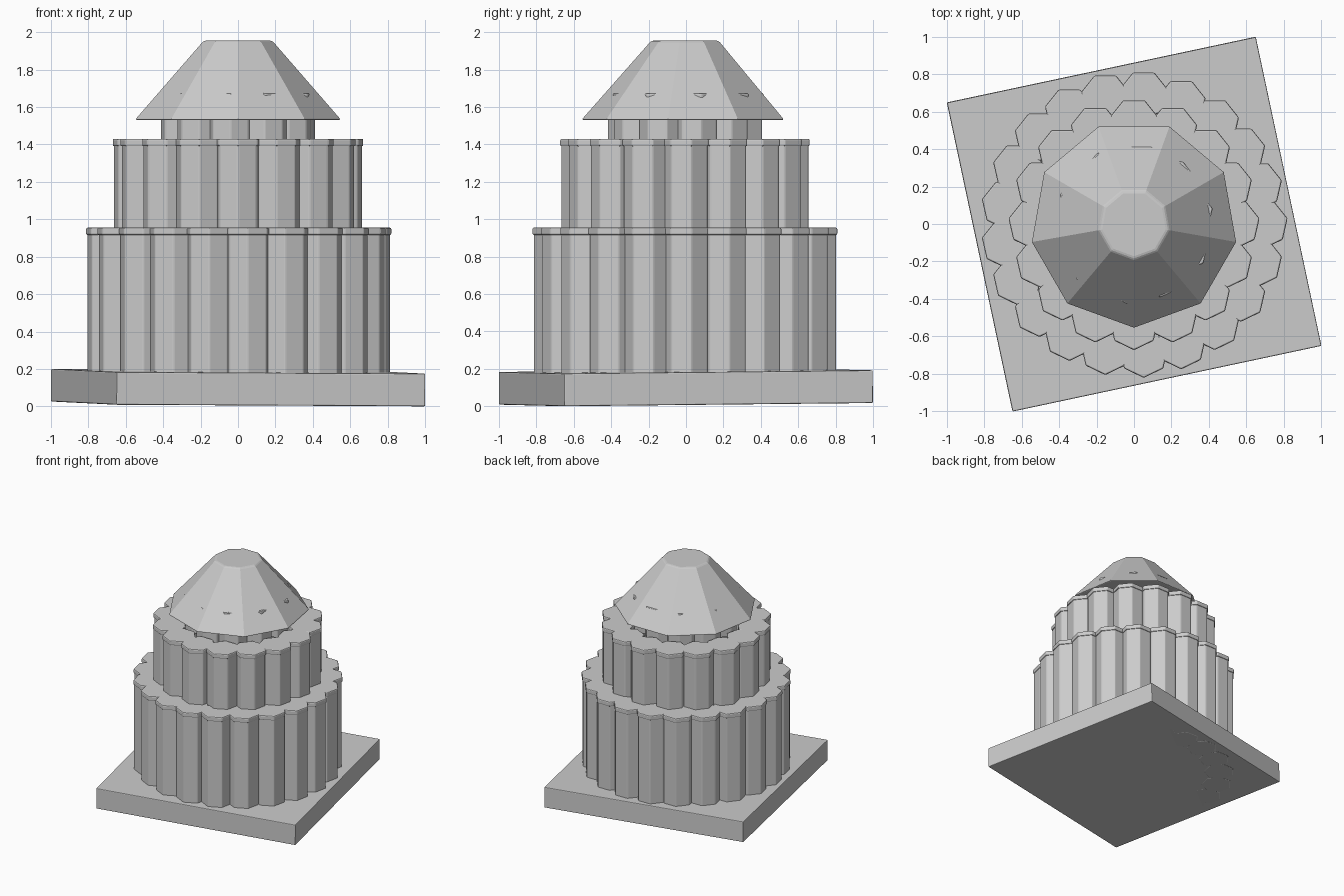
import bpy, math
from mathutils import Matrix

cube = bpy.data.objects.get("Cube")
if cube:
    bpy.data.objects.remove(cube, do_unlink=True)

stone = bpy.data.materials.new("grey_stone")
stone.use_nodes = True
colour = (0.6, 0.6, 0.6, 1)
stone.diffuse_color = colour
stone.node_tree.nodes["Principled BSDF"].inputs["Base Color"].default_value = colour


def add_part(name, verts, faces, bevel):
    mesh = bpy.data.meshes.new(name)
    mesh.from_pydata(verts, [], faces)
    mesh.materials.append(stone)
    obj = bpy.data.objects.new(name, mesh)
    bpy.context.collection.objects.link(obj)
    mod = obj.modifiers.new("soft_edges", "BEVEL")
    mod.width = bevel
    mod.segments = 2
    mod.limit_method = "ANGLE"
    return obj


def prism(sides, r_low, r_high, z_low, z_high, cx=0, cy=0, start=-90, first=0):
    """Vertices and faces of a closed prism or cone frustum."""
    verts = []
    for r, z in ((r_low, z_low), (r_high, z_high)):
        for i in range(sides):
            a = math.radians(start) + math.tau * i / sides
            verts.append((cx + r * math.cos(a), cy + r * math.sin(a), z))
    faces = [tuple(first + i for i in reversed(range(sides))),
             tuple(first + sides + i for i in range(sides))]
    for i in range(sides):
        j = (i + 1) % sides
        faces.append((first + i, first + j, first + sides + j, first + sides + i))
    return verts, faces


def ring(name, count, radius, r, z_low, z_high, phase, bevel):
    """Ring of seven-sided columns joined into one object."""
    verts, faces = [], []
    for k in range(count):
        a = math.radians(phase) + math.tau * k / count
        v, f = prism(7, r, r, z_low, z_high, radius * math.cos(a),
                     radius * math.sin(a), first=len(verts))
        verts += v
        faces += f
    return add_part(name, verts, faces, bevel)


# Square plinth, turned and very slightly tilted
v, f = prism(4, 1.193, 1.193, 0, 0.175, start=-123)
base = add_part("plinth", v, f, 0.006)
base.data.transform(Matrix.Translation((0, 0, 0.013))
                    @ Matrix.Rotation(0.009, 4, "X") @ Matrix.Rotation(0.007, 4, "Y"))

# Three stacked tiers: columns with slightly wider capitals
tiers = (
    ("lower", 21, 0.69, 0.127, 0.018, 0.955, -85.7),
    ("middle", 16, 0.54, 0.127, 0.9, 1.43, -90),
    ("upper", 10, 0.3, 0.122, 1.38, 1.675, 10.5),
)
for name, count, radius, r, low, high, phase in tiers:
    ring(name + "_columns", count, radius, r, low, high - 0.02, phase, 0.008)
    ring(name + "_capitals", count, radius, r + 0.007, high - 0.04, high, phase, 0.008)

# Nine-sided truncated roof
v, f = prism(9, 0.56, 0.185, 1.53, 1.955)
roof = add_part("roof", v, f, 0.012)
roof.modifiers["soft_edges"].angle_limit = math.radians(45)
